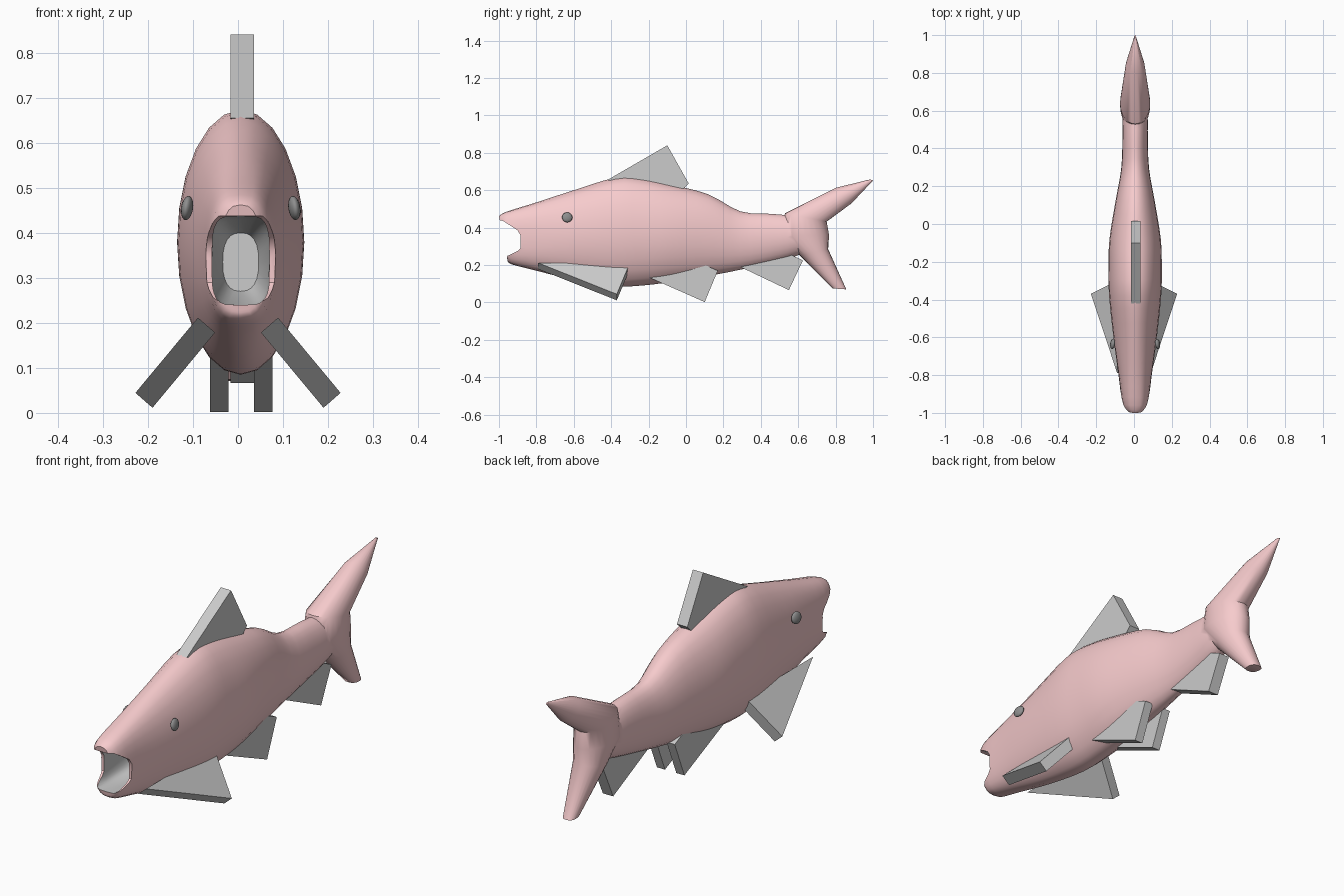
import bpy, bmesh
from math import cos, sin, pi, copysign
from mathutils import Vector

if "Cube" in bpy.data.objects:
    bpy.data.objects.remove(bpy.data.objects["Cube"])

CX = 0.006


def material(name, rgb):
    m = bpy.data.materials.new(name)
    m.diffuse_color = (*rgb, 1)
    m.use_nodes = True
    m.node_tree.nodes["Principled BSDF"].inputs["Base Color"].default_value = m.diffuse_color
    return m


pink = material("pink_skin", (0.93, 0.60, 0.61))
pale = material("pale_mouth", (0.8, 0.8, 0.78))
dark = material("dark_eye", (0.27, 0.27, 0.27))


def make_object(name, bm, mat=None):
    bmesh.ops.recalc_face_normals(bm, faces=bm.faces)
    mesh = bpy.data.meshes.new(name)
    bm.to_mesh(mesh)
    bm.free()
    ob = bpy.data.objects.new(name, mesh)
    bpy.context.collection.objects.link(ob)
    if mat:
        mesh.materials.append(mat)
    return ob


def refine(rows, steps):
    """Catmull-Rom interpolation between neighbouring stations."""
    rows = [Vector(r) for r in rows]
    out = []
    for i in range(len(rows) - 1):
        b, c = rows[i], rows[i + 1]
        a, d = rows[max(i - 1, 0)], rows[min(i + 2, len(rows) - 1)]
        for k in range(steps):
            t = k / steps
            out.append(0.5 * (2 * b + (c - a) * t + (2 * a - 5 * b + 4 * c - d) * t**2
                              + (3 * b - a - 3 * c + d) * t**3))
    return out + [rows[-1]]


def loft(name, rows, mat, steps=1, n=24):
    """Rows: y, z of one edge, y, z of the opposite edge, half width, roundness."""
    bm = bmesh.new()
    rings = []
    for y1, z1, y2, z2, w, e in refine(rows, steps):
        ring = []
        for i in range(n):
            a = 2 * pi * i / n
            x = w * copysign(abs(sin(a)) ** e, sin(a))
            t = 0.5 - 0.5 * copysign(abs(cos(a)) ** e, cos(a))
            ring.append(bm.verts.new((CX + x, y1 + (y2 - y1) * t, z1 + (z2 - z1) * t)))
        rings.append(ring)
    for r, s in zip(rings, rings[1:]):
        for i in range(n):
            j = (i + 1) % n
            bm.faces.new((r[i], r[j], s[j], s[i]))
    bm.faces.new(rings[0])
    bm.faces.new(rings[-1])
    return make_object(name, bm, mat)


def prism(name, points, thick, mat=None):
    """Extrude a flat outline of 3D points by the thickness vector, centred."""
    bm = bmesh.new()
    h = Vector(thick) / 2
    f = bm.faces.new([bm.verts.new(Vector(p) - h) for p in points])
    ext = bmesh.ops.extrude_face_region(bm, geom=[f])["geom"]
    bmesh.ops.translate(bm, vec=2 * h, verts=[v for v in ext if isinstance(v, bmesh.types.BMVert)])
    return make_object(name, bm, mat)


def activate(ob):
    bpy.ops.object.select_all(action='DESELECT')
    ob.select_set(True)
    bpy.context.view_layer.objects.active = ob


def combine(ob, other, operation):
    activate(ob)
    mod = ob.modifiers.new("combine", 'BOOLEAN')
    mod.object, mod.operation = other, operation
    mod.solver, mod.material_mode = 'EXACT', 'TRANSFER'
    bpy.ops.object.modifier_apply(modifier=mod.name)
    bpy.data.objects.remove(other)


# Body
body = loft("fish_body", [
    (-1.00, .462, -.955, .228, .045, .75), (-.96, .485, -.935, .205, .068, .7),
    (-.80, .535, -.80, .17, .088, .85), (-.60, .60, -.60, .12, .115, 1),
    (-.38, .667, -.38, .086, .138, 1), (-.25, .665, -.22, .092, .141, 1),
    (-.08, .63, -.08, .11, .136, 1), (.12, .578, .12, .142, .104, 1),
    (.29, .487, .29, .175, .074, 1), (.45, .474, .45, .21, .067, 1),
    (.58, .46, .58, .245, .066, 1), (.68, .42, .68, .29, .05, 1)], pink, 3)

# Forked tail
tail = loft("tail", [
    (.985, .658, 1.0, .652, .004, 1), (.80, .613, .885, .53, .05, 1),
    (.53, .477, .752, .432, .08, 1), (.50, .36, .765, .36, .08, 1),
    (.61, .25, .76, .285, .068, 1), (.785, .075, .857, .07, .03, .8)], pink)
combine(body, tail, 'UNION')

# Open mouth: side notch, then the pale cavity
notch = prism("mouth_notch", [(CX, y, z) for y, z in (
    (-1.1, .437), (-.98, .437), (-.93, .405), (-.90, .385), (-.885, .36), (-.885, .29),
    (-.90, .275), (-.95, .25), (-1.1, .245))], (.5, 0, 0), pink)
combine(body, notch, 'DIFFERENCE')
cavity = loft("mouth_cavity", [
    (-1.1, .436, -1.1, .242, .058, .45), (-.88, .438, -.88, .238, .064, .45),
    (-.72, .43, -.72, .24, .062, .6), (-.62, .40, -.62, .27, .04, .8)], pale)
combine(body, cavity, 'DIFFERENCE')
activate(body)
bpy.ops.object.shade_smooth_by_angle(angle=0.75)

# Dorsal and anal fins on the centre line
prism("dorsal_fin", [(.009, y, z) for y, z in
                     ((-.42, .655), (-.10, .84), (.015, .635), (-.05, .57))], (.052, 0, 0))
prism("anal_fin", [(.009, y, z) for y, z in
                   ((.29, .19), (.55, .066), (.625, .225), (.55, .26))], (.052, 0, 0))

# Paired fins and eyes
for side, label in ((-1, "left"), (1, "right")):
    prism(label + "_pelvic_fin", [(.0075 + side * .049, y, z) for y, z in
                                  ((-.20, .135), (.10, .002), (.17, .17), (.08, .21))], (.041, 0, 0))
    prism(label + "_pectoral_fin", [(side * (.07 + .64 * u), y, .195 - .77 * u) for u, y in
                                    ((0, -.79), (0, -.30), (.217, -.37))],
          (side * .038, 0, .033))
    bpy.ops.mesh.primitive_uv_sphere_add(segments=16, ring_count=10, radius=1,
                                         location=(CX + side * .119, -.635, .455),
                                         rotation=(0, side * -.15, side * .12))
    eye = bpy.context.object
    eye.name = label + "_eye"
    eye.scale = (.013, .028, .027)
    eye.data.materials.append(dark)
    bpy.ops.object.shade_smooth_by_angle()
